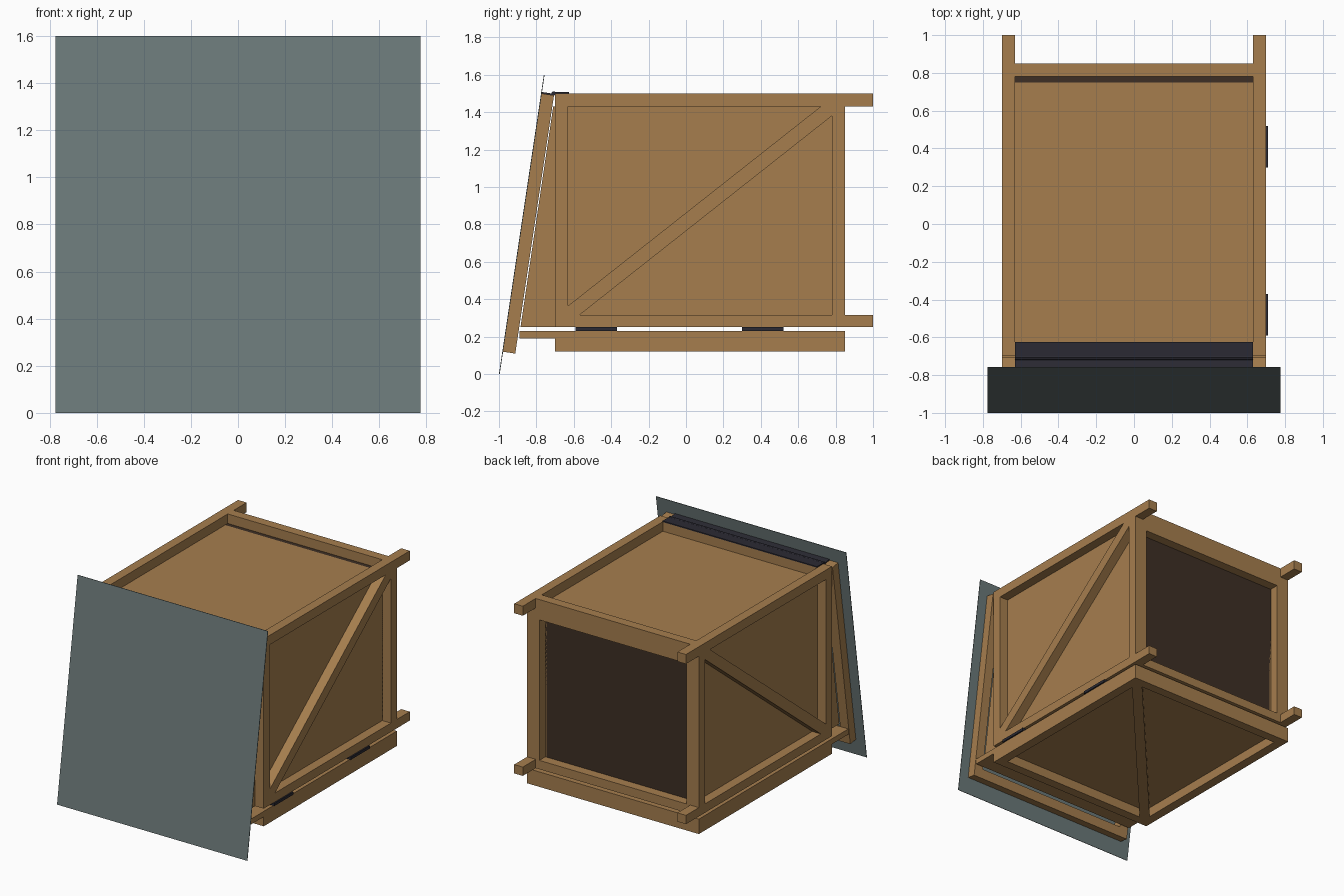
import bpy, bmesh
from mathutils import Vector

default = bpy.data.objects.get("Cube")
if default:
    bpy.data.objects.remove(default, do_unlink=True)


def material(name, rgb):
    m = bpy.data.materials.new(name)
    m.use_nodes = True
    m.diffuse_color = (*rgb, 1)
    bsdf = next(n for n in m.node_tree.nodes if n.type == 'BSDF_PRINCIPLED')
    bsdf.inputs["Base Color"].default_value = (*rgb, 1)
    bsdf.inputs["Roughness"].default_value = 0.8
    return m


WOOD = material("wood", (0.38, 0.208, 0.076))
SLATE = material("slate", (0.147, 0.191, 0.191))
DARK = material("dark_panel", (0.047, 0.028, 0.018))
METAL = material("hinge_metal", (0.024, 0.023, 0.033))


def prism(name, base, extrude, mat):
    """Extrude a flat outline of 3D points along a vector."""
    bm = bmesh.new()
    face = bm.faces.new([bm.verts.new(p) for p in base])
    out = bmesh.ops.extrude_face_region(bm, geom=[face])
    moved = [g for g in out["geom"] if isinstance(g, bmesh.types.BMVert)]
    bmesh.ops.translate(bm, verts=moved, vec=Vector(extrude))
    if len(bm.faces) < len(base) + 2:
        bm.faces.new([v for v in face.verts])
    bmesh.ops.recalc_face_normals(bm, faces=bm.faces)
    me = bpy.data.meshes.new(name)
    bm.to_mesh(me)
    bm.free()
    me.materials.append(mat)
    ob = bpy.data.objects.new(name, me)
    bpy.context.collection.objects.link(ob)
    return ob


def box(name, x, y, z, mat=WOOD):
    base = [(x[0], y[0], z[0]), (x[1], y[0], z[0]), (x[1], y[1], z[0]), (x[0], y[1], z[0])]
    return prism(name, base, (0, 0, z[1] - z[0]), mat)


def side_prism(name, yz, x, mat=WOOD):
    return prism(name, [(x[0], y, z) for y, z in yz], (x[1] - x[0], 0, 0), mat)


# Main dimensions
W, IN, T = 0.70, 0.63, 0.07
FRONT, BACK = -0.70, 0.85
LOW, LOW_IN, TOP_IN, TOP = 0.25, 0.315, 1.43, 1.50
F_IN, B_IN = FRONT + T, BACK - T

# Side walls: rails, posts, diagonal brace, recessed board with sloped nose
for s, side in ((1, "left"), (-1, "right")):
    outer = (s * IN, s * W)
    board = (s * 0.59, s * IN)
    box(side + "_top_rail", outer, (FRONT, 1), (TOP_IN, TOP))
    box(side + "_bottom_rail", outer, (FRONT, 1), (LOW, LOW_IN))
    box(side + "_front_post", outer, (FRONT, F_IN), (LOW_IN, TOP_IN))
    box(side + "_back_post", outer, (B_IN, BACK), (LOW_IN, TOP_IN))
    side_prism(side + "_brace",
               [(F_IN, LOW_IN), (F_IN + 0.06, LOW_IN), (B_IN, 1.38),
                (B_IN, TOP_IN), (B_IN - 0.06, TOP_IN), (F_IN, 0.365)], outer)
    side_prism(side + "_board",
               [(-0.885, LOW), (B_IN, LOW), (B_IN, TOP_IN), (-0.71, TOP_IN)], board)
    box(side + "_back_jamb", (s * 0.60, s * IN), (B_IN, BACK), (LOW_IN, TOP_IN))

# Cross rails
for name, y in (("front", (FRONT, F_IN)), ("back", (B_IN, BACK))):
    box(name + "_top_crossbar", (-IN, IN), y, (TOP_IN, TOP))
    box(name + "_bottom_crossbar", (-IN, IN), y, (LOW, LOW_IN))
box("back_header", (-0.60, 0.60), (B_IN, BACK), (1.35, TOP_IN))

# Recessed roof board and dark back panel
box("roof_board", (-IN, IN), (FRONT, B_IN), (TOP_IN - 0.04, TOP_IN))
box("back_panel", (-IN, IN), (B_IN - 0.03, B_IN), (LOW_IN, TOP_IN), DARK)

# Floor hatch: board, frame and diagonal brace underneath
Z0, Z1 = 0.12, 0.19
box("floor_board", (-W, W), (-0.89, BACK), (Z1, 0.23))
for s, side in ((1, "left"), (-1, "right")):
    box(side + "_floor_rail", (s * IN, s * W), (FRONT, BACK), (Z0, Z1))
box("front_floor_rail", (-IN, IN), (FRONT, F_IN), (Z0, Z1))
box("back_floor_rail", (-IN, IN), (B_IN, BACK), (Z0, Z1))
D = 0.05
prism("floor_brace",
      [(-IN, F_IN, Z0), (D - IN, F_IN, Z0), (IN, B_IN - D, Z0),
       (IN, B_IN, Z0), (IN - D, B_IN, Z0), (-IN, F_IN + D, Z0)],
      (0, 0, Z1 - Z0), WOOD)

# Floor hatch hinges
for name, y in (("front", (-0.59, -0.37)), ("back", (0.30, 0.52))):
    box(name + "_floor_hinge", (0.57, 0.71), y, (0.23, LOW), METAL)

# Leaning front door: s runs up the slope, t runs inward
up = Vector((0.15, 1)).normalized()
inward = Vector((up.y, -up.x))


def lean(s0, s1, t0, t1):
    origin = Vector((-1, 0))
    return [tuple(origin + up * s + inward * t)
            for s, t in ((s0, t0), (s1, t0), (s1, t1), (s0, t1))]


side_prism("front_sheet", lean(0, 1.618, 0, 0.004), (-0.775, 0.775), SLATE)
S0, S1 = 0.121, 1.517
for s, side in ((1, "left"), (-1, "right")):
    side_prism(side + "_door_stile", lean(S0, S1, 0.004, T), (s * IN, s * W))
side_prism("door_bottom_rail", lean(S0, S0 + T, 0.004, T), (-IN, IN))
side_prism("door_top_rail", lean(S1 - T, S1, 0.004, T), (-IN, IN))

# Long hinge on top
box("top_hinge_leaf", (-IN, IN), (FRONT, -0.625), (TOP, TOP + 0.008), METAL)
side_prism("door_hinge_leaf", lean(S1, S1 + 0.008, 0.004, T), (-IN, IN), METAL)
bpy.ops.mesh.primitive_cylinder_add(vertices=8, radius=0.012, depth=2 * IN,
                                    location=(0, -0.708, TOP), rotation=(0, 1.5708, 0))
pin = bpy.context.object
pin.name = "hinge_pin"
pin.data.materials.append(METAL)
